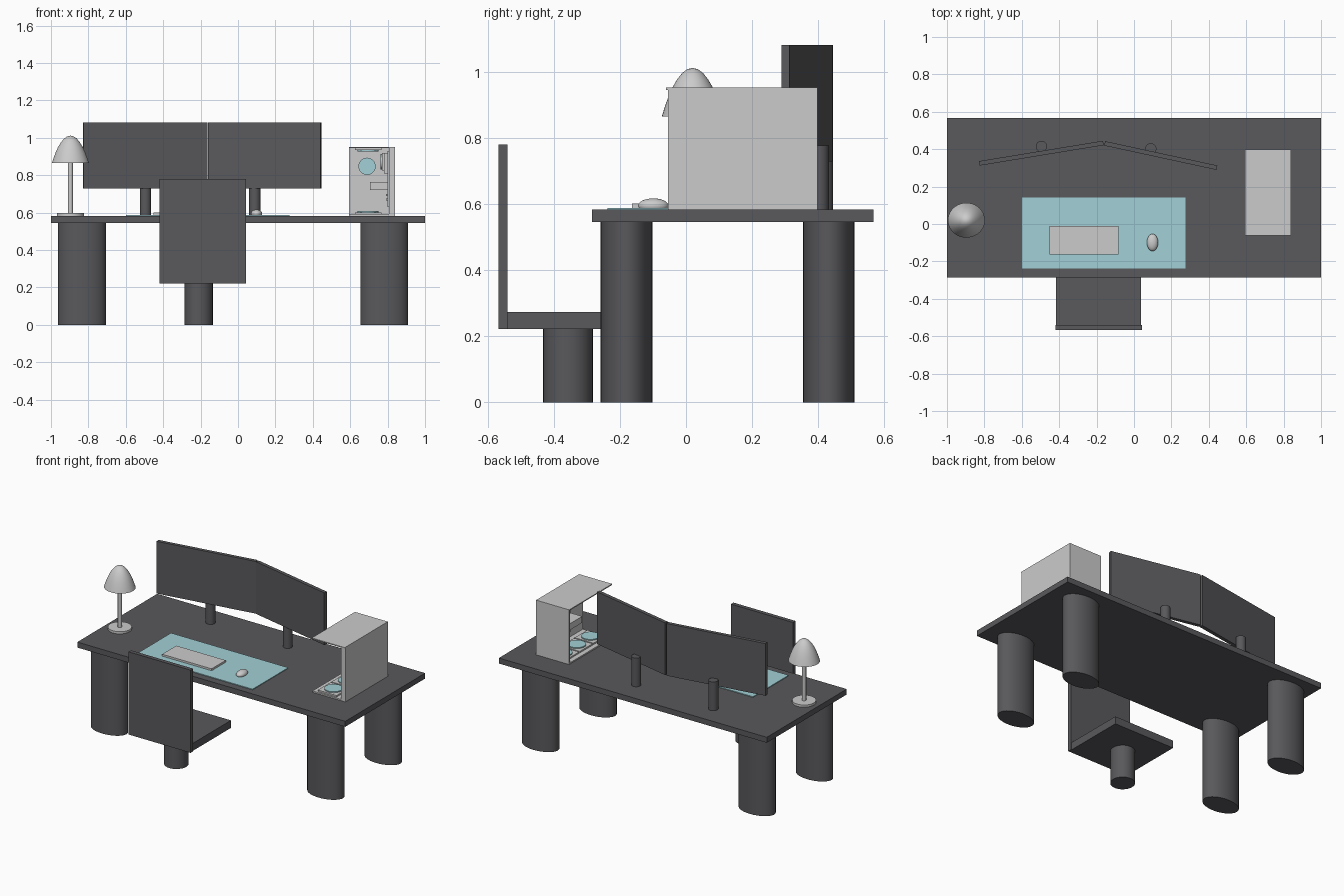
import bpy, bmesh, math
from mathutils import Matrix

if "Cube" in bpy.data.objects:
    bpy.data.objects.remove(bpy.data.objects["Cube"])


def colour(name, rgb):
    m = bpy.data.materials.new(name)
    m.diffuse_color = (*rgb, 1)
    m.use_nodes = True
    m.node_tree.nodes["Principled BSDF"].inputs["Base Color"].default_value = m.diffuse_color
    return m


DARK = colour("dark", (0.1, 0.1, 0.108))
TEAL = colour("teal", (0.36, 0.63, 0.67))


def make(name, bm, mat=None, smooth=False):
    bmesh.ops.recalc_face_normals(bm, faces=bm.faces)
    me = bpy.data.meshes.new(name)
    bm.to_mesh(me)
    bm.free()
    ob = bpy.data.objects.new(name, me)
    bpy.context.collection.objects.link(ob)
    if mat:
        me.materials.append(mat)
    if smooth:
        bpy.ops.object.select_all(action='DESELECT')
        ob.select_set(True)
        bpy.context.view_layer.objects.active = ob
        bpy.ops.object.shade_smooth_by_angle(angle=math.radians(40))
    return ob


def box(name, x, y, z, mat=None):
    bm = bmesh.new()
    bmesh.ops.create_cube(bm, size=1)
    for v in bm.verts:
        v.co = [r[0] + (c + 0.5) * (r[1] - r[0]) for r, c in zip((x, y, z), v.co)]
    return make(name, bm, mat)


def cyl(name, cx, cy, z0, z1, rx, ry=None, mat=None, smooth=True):
    bm = bmesh.new()
    bmesh.ops.create_cone(bm, cap_ends=True, segments=32, radius1=1, radius2=1, depth=1)
    bm.transform(Matrix.Translation((cx, cy, (z0 + z1) / 2))
                 @ Matrix.Diagonal((rx, ry or rx, z1 - z0, 1)))
    return make(name, bm, mat, smooth)


def disc(name, centre, axis, r, depth, mat):
    bm = bmesh.new()
    bmesh.ops.create_cone(bm, cap_ends=True, segments=32, radius1=r, radius2=r, depth=depth)
    rot = {'x': Matrix.Rotation(math.pi / 2, 4, 'Y'),
           'y': Matrix.Rotation(math.pi / 2, 4, 'X'), 'z': Matrix()}[axis]
    bm.transform(Matrix.Translation(centre) @ rot)
    return make(name, bm, mat, True)


TOP = 0.583  # desk surface height

# Desk with four oval legs
box("desk_top", (-1, 1), (-0.285, 0.567), (0.546, TOP), DARK)
for sx, cx in (("left", -0.834), ("right", 0.782)):
    for sy, cy in (("front", -0.18), ("back", 0.432)):
        cyl(f"{sy}_{sx}_leg", cx, cy, 0, 0.55, 0.128, 0.078, DARK)

# Chair
box("chair_back", (-0.42, 0.043), (-0.567, -0.54), (0.222, 0.78), DARK)
box("chair_seat", (-0.417, 0.038), (-0.545, -0.13), (0.222, 0.273), DARK)
cyl("chair_stem", -0.21, -0.357, 0, 0.225, 0.075, mat=DARK)

# Desk mat, keyboard, mouse
box("desk_mat", (-0.6, 0.275), (-0.237, 0.143), (TOP - 0.002, 0.588), TEAL)
box("keyboard", (-0.452, -0.083), (-0.163, -0.012), (0.586, 0.601))
bm = bmesh.new()
bmesh.ops.create_uvsphere(bm, u_segments=32, v_segments=16, radius=1)
bm.transform(Matrix.Translation((0.099, -0.099, 0.595)) @ Matrix.Diagonal((0.03, 0.046, 0.022, 1)))
bmesh.ops.bisect_plane(bm, geom=bm.verts[:] + bm.edges[:] + bm.faces[:], plane_co=(0, 0, 0.587),
                       plane_no=(0, 0, -1), clear_outer=True)
make("mouse", bm, None, True)

# Two angled monitors on post stands
for side, p, q, post in (("left", (-0.828, 0.324), (-0.164, 0.433), (-0.495, 0.415)),
                         ("right", (-0.157, 0.431), (0.443, 0.301), (0.09, 0.402))):
    dx, dy = q[0] - p[0], q[1] - p[1]
    bm = bmesh.new()
    bmesh.ops.create_cube(bm, size=1)
    bm.transform(Matrix.Translation(((p[0] + q[0]) / 2, (p[1] + q[1]) / 2, 0.905))
                 @ Matrix.Rotation(math.atan2(dy, dx), 4, 'Z')
                 @ Matrix.Diagonal((math.hypot(dx, dy), 0.024, 0.352, 1)))
    make(f"{side}_monitor", bm, DARK)
    cyl(f"{side}_monitor_stand", *post, TOP - 0.002, 0.777, 0.03, mat=DARK)

# Lamp: base, stem, flared dome shade
LX, LY = -0.896, 0.02
cyl("lamp_base", LX, LY, TOP - 0.001, 0.598, 0.073)
cyl("lamp_stem", LX, LY, 0.59, 0.99, 0.013)
bm = bmesh.new()
profile = [(0.099, 0.865), (0.09, 0.893), (0.079, 0.922), (0.066, 0.951),
           (0.05, 0.977), (0.034, 0.996), (0.017, 1.008), (0, 1.012)]
vs = [bm.verts.new((r, 0, z)) for r, z in profile]
es = [bm.edges.new(e) for e in zip(vs, vs[1:])]
bmesh.ops.spin(bm, geom=vs + es, cent=(0, 0, 0), axis=(0, 0, 1), angle=2 * math.pi, steps=40)
bmesh.ops.remove_doubles(bm, verts=bm.verts, dist=1e-4)
bm.transform(Matrix.Translation((LX, LY, 0)) @ Matrix.Diagonal((1, 0.94, 1, 1)))
make("lamp_shade", bm, None, True)

# Computer case, open at the front and left
X0, X1, Y0, Y1 = 0.594, 0.84, -0.055, 0.398
box("case_floor", (X0, X1), (Y0, Y1), (TOP - 0.001, 0.592))
box("case_roof", (X0, X1), (Y0 - 0.006, Y1), (0.945, 0.952))
box("case_side", (0.808, X1), (Y0, Y1), (0.585, 0.948))
box("case_back", (X0, 0.82), (Y1 - 0.012, Y1), (0.585, 0.948))

# Case fans: square frame with a coloured rotor
for i in range(3):
    y = 0.025 + i * 0.145
    for where, z, s in (("floor", 0.592, 1), ("roof", 0.945, -1)):
        z1 = z + s * 0.01
        box(f"{where}_fan_frame_{i}", (0.626, 0.766), (y - 0.068, y + 0.068), sorted((z, z1)))
        disc(f"{where}_fan_{i}", (0.696, y, z1 + s * 0.003), 'z', 0.056, 0.008, TEAL)
disc("back_fan", (0.69, Y1 - 0.018, 0.848), 'y', 0.046, 0.014, TEAL)

# Components on the side wall
box("motherboard", (0.8, 0.81), (0.09, 0.375), (0.63, 0.93))
box("graphics_card", (0.705, 0.803), (0.1, 0.36), (0.722, 0.765))
box("cooler", (0.77, 0.803), (0.2, 0.3), (0.825, 0.92))
disc("cooler_cap", (0.768, 0.25, 0.872), 'x', 0.042, 0.01, TEAL)
for i in range(4):
    y = 0.12 + i * 0.016
    box(f"memory_stick_{i}", (0.78, 0.803), (y, y + 0.007), (0.81, 0.92))
for i, z in enumerate((0.665, 0.69)):
    box(f"expansion_slot_{i}", (0.79, 0.803), (0.18, 0.36), (z, z + 0.01))
